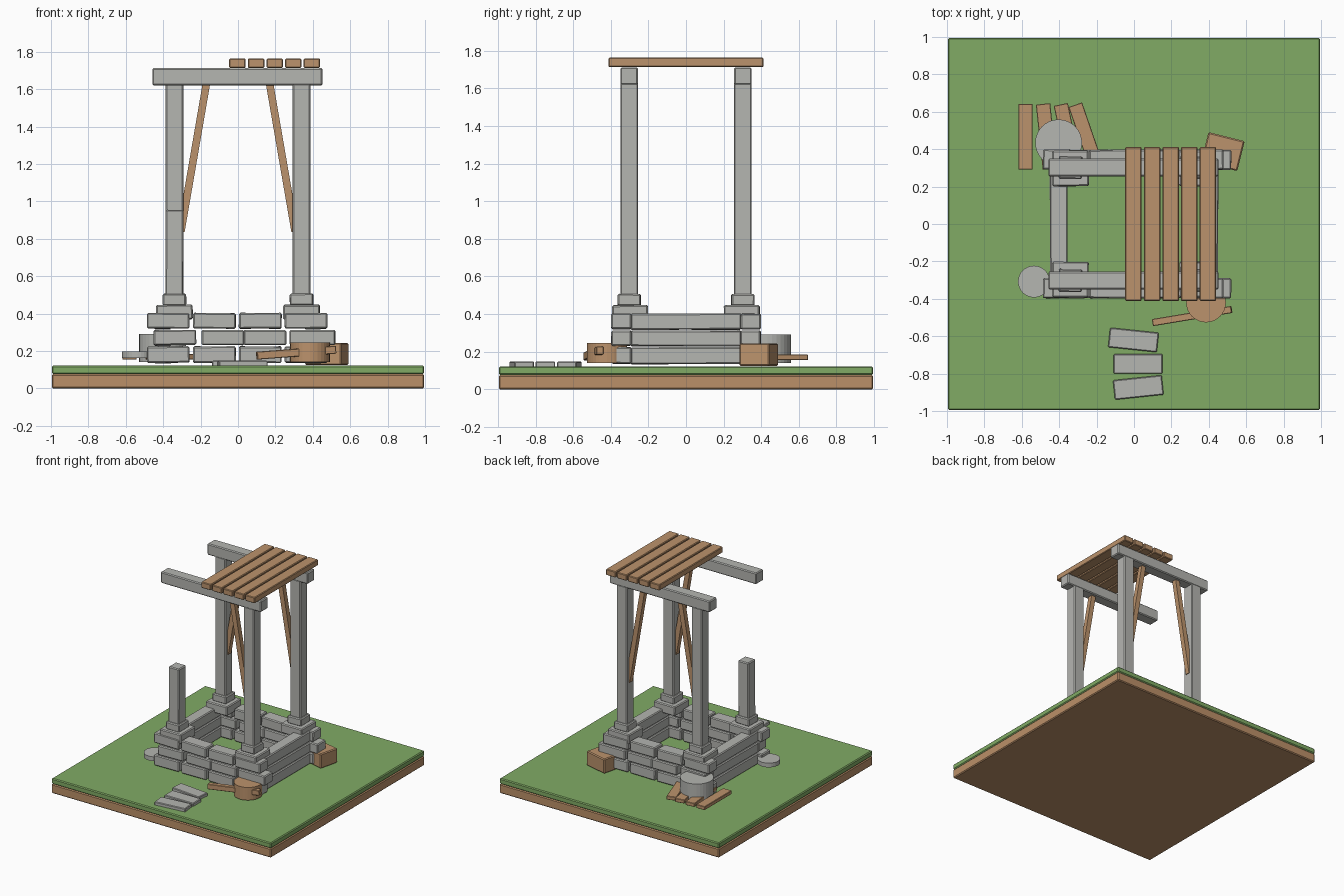
import bpy, bmesh, math, random
from mathutils import Matrix, Vector

if "Cube" in bpy.data.objects:
    bpy.data.objects.remove(bpy.data.objects["Cube"])

random.seed(4)


def material(name, rgb):
    m = bpy.data.materials.new(name)
    m.diffuse_color = (*rgb, 1)
    m.use_nodes = True
    m.node_tree.nodes["Principled BSDF"].inputs["Base Color"].default_value = m.diffuse_color
    return m


STONE = material("grey stone", (0.46, 0.465, 0.44))
WOOD = material("light wood", (0.50, 0.29, 0.15))
GRASS = material("grass green", (0.22, 0.41, 0.13))
DIRT = material("brown earth", (0.50, 0.28, 0.14))


def finish(name, bm, mat, matrix):
    me = bpy.data.meshes.new(name)
    bm.to_mesh(me)
    bm.free()
    me.materials.append(mat)
    ob = bpy.data.objects.new(name, me)
    ob.matrix_world = matrix
    bpy.context.collection.objects.link(ob)
    return ob


def block(name, centre, size, mat, rot=(0, 0, 0), bevel=0.007):
    """Bevelled box, rotation in degrees."""
    bm = bmesh.new()
    bmesh.ops.create_cube(bm, size=1)
    bmesh.ops.scale(bm, vec=size, verts=bm.verts)
    if bevel:
        bmesh.ops.bevel(bm, geom=bm.edges[:], offset=bevel, segments=1, affect='EDGES')
    r = Matrix.Rotation(math.radians(rot[2]), 4, 'Z') @ \
        Matrix.Rotation(math.radians(rot[1]), 4, 'Y') @ \
        Matrix.Rotation(math.radians(rot[0]), 4, 'X')
    return finish(name, bm, mat, Matrix.Translation(centre) @ r)


def span(name, x, y, z, mat, rot=(0, 0, 0), bevel=0.007):
    """Box given by its limits on each axis."""
    c = [(a + b) / 2 for a, b in (x, y, z)]
    s = [b - a for a, b in (x, y, z)]
    return block(name, c, s, mat, rot, bevel)


def disc(name, x, y, z, radius, mat, sides=32):
    bm = bmesh.new()
    bmesh.ops.create_cone(bm, cap_ends=True, segments=sides, radius1=radius,
                          radius2=radius, depth=z[1] - z[0])
    return finish(name, bm, mat, Matrix.Translation((x, y, sum(z) / 2)))


def wobble(a=1.0):
    return tuple(random.uniform(-a, a) for _ in range(3))


# ground slab
span("earth_slab", (-0.995, 0.995), (-0.995, 0.995), (0, 0.076), DIRT)
span("grass_slab", (-0.995, 0.995), (-0.995, 0.995), (0.076, 0.122), GRASS)

# well walls: three courses of stones front and back, long stones at the sides
courses = [
    ((0.137, 0.224), (-0.487, -0.24, 0.005, 0.25)),
    ((0.232, 0.312), (-0.452, -0.195, 0.03, 0.275)),
    ((0.320, 0.403), (-0.487, -0.24, 0.005, 0.25)),
]
for level, (z, starts) in enumerate(courses):
    for side, label in ((-1, "front"), (1, "back")):
        y = sorted((side * 0.29, side * 0.397))
        for i, x in enumerate(starts):
            length = 0.245 if (level == 1 and i == 3) else 0.228
            span(f"{label}_wall_stone_{level}_{i}", (x, x + length), y, z, STONE,
                 wobble(0.9))
    for side, label in ((-1, "left"), (1, "right")):
        x = sorted((side * 0.355, side * 0.45))
        span(f"{label}_wall_stone_{level}", x, (-0.295, 0.295),
             (z[0] - 0.003, z[1]), STONE, wobble(0.4))

# corner footings, posts and braces
for sx, lr in ((-1, "left"), (1, "right")):
    for sy, fb in ((-1, "front"), (1, "back")):
        tag = f"{fb}_{lr}"
        px, py = sx * 0.34, sy * 0.302
        block(f"{tag}_corner_cap", (px, sy * 0.297, 0.408), (0.195, 0.19, 0.077), STONE,
              wobble(0.8))
        block(f"{tag}_post_foot", (px, py, 0.475), (0.125, 0.123, 0.063), STONE, wobble(1))
        broken = tag == "front_left"
        top = 0.955 if broken else 1.63
        block(f"{tag}_post", (px, py, (0.49 + top) / 2), (0.095, 0.095, top - 0.49),
              STONE, (0, 0.3 if broken else 0, 0))
        if not broken:
            # slanted brace from post face up to the beam
            a = Vector((sx * 0.305, py, 0.84))
            b = Vector((sx * 0.168, py, 1.635))
            d = b - a
            block(f"{tag}_brace", (a + b) / 2, (0.04, 0.04, d.length), WOOD,
                  (0, math.degrees(math.atan2(d.x, d.z)), 0), 0)

# top beams and the remaining roof planks
for sy, fb in ((-1, "front"), (1, "back")):
    span(f"{fb}_beam", (-0.458, 0.452), (sy * 0.302 - 0.047, sy * 0.302 + 0.047),
         (1.62, 1.712), STONE)
for i in range(5):
    x = -0.047 + i * 0.0995
    span(f"roof_plank_{i}", (x, x + 0.088), (-0.412, 0.412), (1.714, 1.763), WOOD,
         bevel=0.005)

# mallet lying at the front right
disc("mallet_head", 0.385, -0.42, (0.14, 0.245), 0.106, WOOD)
a, b = Vector((0.10, -0.527, 0.175)), Vector((0.522, -0.457, 0.207))
d = b - a
block("mallet_handle", (a + b) / 2, (d.length, 0.038, 0.042), WOOD,
      (0, -math.degrees(math.atan2(d.z, d.xy.length)), math.degrees(math.atan2(d.y, d.x))),
      0.003)

# wooden crate at the back right
block("wooden_crate", (0.475, 0.387, 0.184), (0.2, 0.165, 0.12), WOOD, (0, 0, -14))

# round stones
disc("large_round_stone", -0.403, 0.434, (0.14, 0.292), 0.125, STONE)
disc("small_round_stone", -0.535, -0.308, (0.162, 0.197), 0.085, STONE)

# loose planks at the back left
for i, (x, y, angle) in enumerate(((-0.58, 0.467, 0), (-0.468, 0.468, 6),
                                   (-0.355, 0.468, 12), (-0.257, 0.472, 19))):
    block(f"loose_plank_{i}", (x, y, 0.17), (0.077, 0.35, 0.03), WOOD, (0, 0, angle), 0.003)

# stepping stones in front
for i, (x, y, angle) in enumerate(((-0.003, -0.62, -6), (0.022, -0.748, 0),
                                   (0.023, -0.874, 6))):
    block(f"stepping_stone_{i}", (x, y, 0.132), (0.262, 0.105, 0.032), STONE,
          (0, 0, angle), 0.005)
